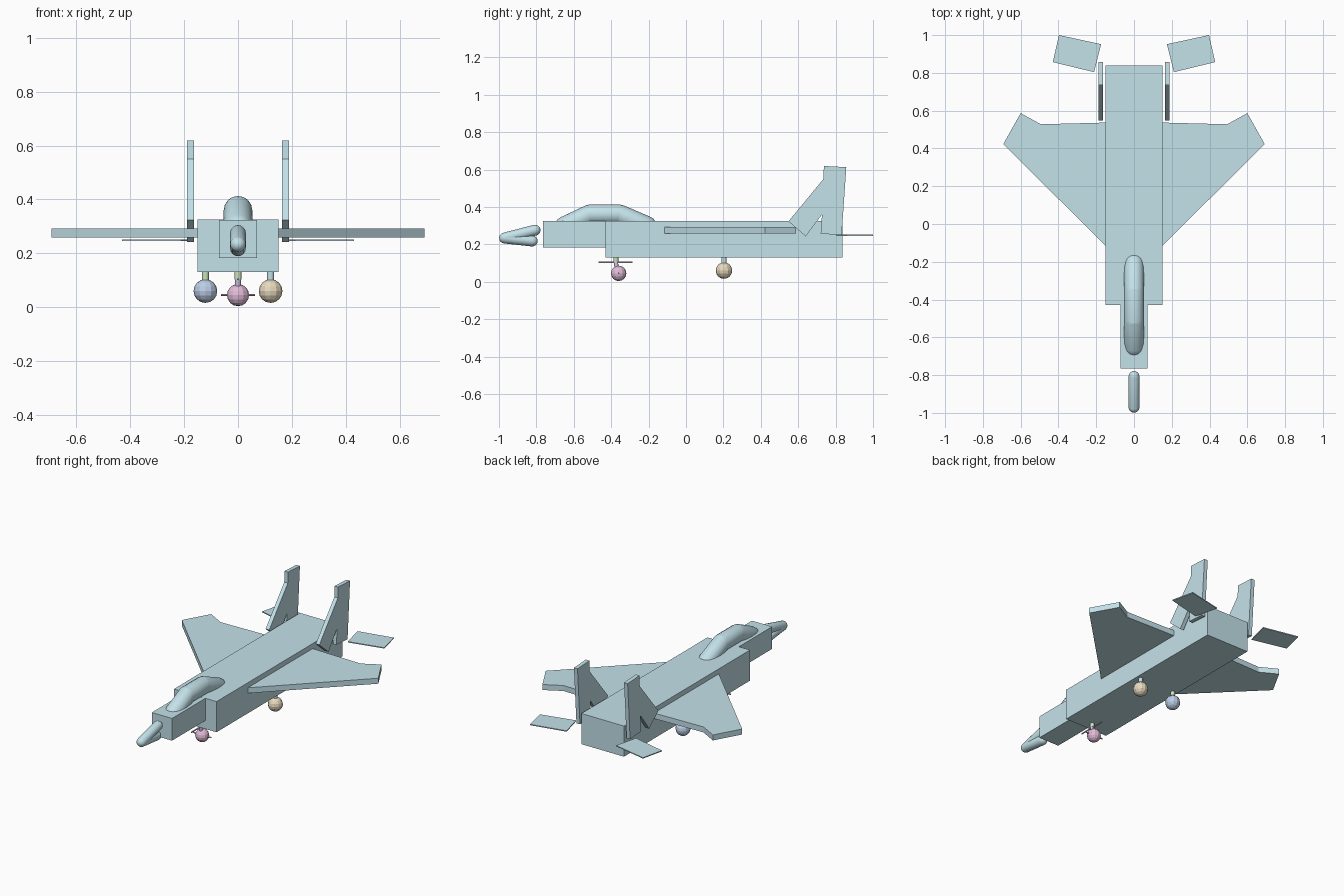
import bpy, bmesh, math
from mathutils import Vector

if "Cube" in bpy.data.objects:
    bpy.data.objects.remove(bpy.data.objects["Cube"])


def material(name, rgb):
    m = bpy.data.materials.new(name)
    m.diffuse_color = (*rgb, 1)
    m.use_nodes = True
    m.node_tree.nodes["Principled BSDF"].inputs["Base Color"].default_value = m.diffuse_color
    return m


SKY = material("pale_blue", (0.55, 0.76, 0.82))
BLUE = material("blue", (0.50, 0.62, 0.80))
SAND = material("sand", (0.80, 0.70, 0.52))
PINK = material("pink", (0.76, 0.50, 0.68))
GREEN = material("green", (0.60, 0.76, 0.50))
LILAC = material("lilac", (0.66, 0.56, 0.80))


def finish(bm, name, mat, smooth=False):
    bmesh.ops.recalc_face_normals(bm, faces=bm.faces[:])
    me = bpy.data.meshes.new(name)
    bm.to_mesh(me)
    bm.free()
    me.materials.append(mat)
    ob = bpy.data.objects.new(name, me)
    bpy.context.collection.objects.link(ob)
    if smooth:
        bpy.ops.object.select_all(action='DESELECT')
        ob.select_set(True)
        bpy.context.view_layer.objects.active = ob
        bpy.ops.object.shade_smooth_by_angle(angle=math.radians(35))
    return ob


def prism(name, points, offset, mat=SKY):
    """Extrude a planar outline along an offset vector."""
    bm = bmesh.new()
    face = bm.faces.new([bm.verts.new(p) for p in points])
    ext = bmesh.ops.extrude_face_region(bm, geom=[face], use_keep_orig=True)
    moved = [v for v in ext["geom"] if isinstance(v, bmesh.types.BMVert)]
    bmesh.ops.translate(bm, verts=moved, vec=Vector(offset))
    return finish(bm, name, mat)


def box(name, lo, hi, mat=SKY):
    (x0, y0, z0), (x1, y1, z1) = lo, hi
    outline = [(x0, y0, z0), (x1, y0, z0), (x1, y1, z0), (x0, y1, z0)]
    return prism(name, outline, (0, 0, z1 - z0), mat)


def lathe(name, a, b, r, mat, steps=16, capped=False, smooth=True):
    """Round rod from a to b: hemispherical ends, or flat ends if capped."""
    a, b = Vector(a), Vector(b)
    length = (b - a).length
    if capped:
        prof = [(0, 0), (r, 0), (r, length), (0, length)]
    else:
        arc = [math.radians(90 * i / 4) for i in range(5)]
        prof = [(r * math.sin(t), -r * math.cos(t)) for t in arc]
        prof += [(x, length - z) for x, z in reversed(prof)]
    bm = bmesh.new()
    vs = [bm.verts.new((x, 0, z)) for x, z in prof]
    es = [bm.edges.new(p) for p in zip(vs, vs[1:])]
    bmesh.ops.spin(bm, geom=vs + es, cent=(0, 0, 0), axis=(0, 0, 1),
                   angle=math.tau, steps=steps)
    bmesh.ops.remove_doubles(bm, verts=bm.verts[:], dist=1e-5)
    if length > 0:
        bm.transform((b - a).to_track_quat('Z', 'Y').to_matrix().to_4x4())
    bmesh.ops.translate(bm, verts=bm.verts[:], vec=a)
    return finish(bm, name, mat, smooth)


def ball(name, centre, r, mat):
    bm = bmesh.new()
    bmesh.ops.create_uvsphere(bm, u_segments=12, v_segments=8, radius=r)
    bmesh.ops.translate(bm, verts=bm.verts[:], vec=Vector(centre))
    return finish(bm, name, mat)


# Body boxes
box("fuselage", (-0.15, -0.43, 0.13), (0.15, 0.838, 0.325))
box("forward_body", (-0.071, -0.765, 0.183), (0.071, -0.40, 0.3245))

# Nose: two rods meeting at the tip
lathe("nose_upper", (0, -0.97, 0.234), (0, -0.807, 0.276), 0.029, SKY)
lathe("nose_lower", (0, -0.97, 0.234), (0, -0.822, 0.218), 0.029, SKY)

# Canopy: three rounded segments
canopy = [(-0.65, 0.296), (-0.515, 0.360), (-0.355, 0.360), (-0.21, 0.298)]
for i, ((y0, z0), (y1, z1)) in enumerate(zip(canopy, canopy[1:])):
    lathe(f"canopy_{i}", (0, y0, z0), (0, y1, z1), 0.053, SKY)

# Wings, fins and tailplanes on both sides
wing = [(0.148, -0.118), (0.692, 0.423), (0.60, 0.587), (0.493, 0.528), (0.148, 0.537)]
fin = [(0.548, 0.323), (0.735, 0.55), (0.737, 0.619), (0.857, 0.613),
       (0.832, 0.25), (0.72, 0.257), (0.727, 0.36), (0.64, 0.243)]
tail = [(0.174, 0.952), (0.397, 1.0), (0.43, 0.857), (0.211, 0.804)]
for side, s in (("left", -1), ("right", 1)):
    prism(f"wing_{side}", [(s * x, y, 0.258) for x, y in wing], (0, 0, 0.035))
    prism(f"fin_{side}", [(s * 0.164, y, z) for y, z in fin], (s * 0.025, 0, 0))
    prism(f"tailplane_{side}", [(s * x, y, 0.246) for x, y in tail], (0, 0, 0.006))

    # Main landing gear
    mat, strut = (BLUE, GREEN) if s < 0 else (SAND, SKY)
    ball(f"main_wheel_{side}", (s * 0.121, 0.203, 0.06), 0.044, mat)
    lathe(f"main_strut_{side}", (s * 0.121, 0.203, 0.09), (s * 0.121, 0.203, 0.135),
          0.013, strut, 12, True)

# Nose landing gear
ball("nose_wheel", (0, -0.36, 0.045), 0.041, PINK)
lathe("nose_axle", (-0.063, -0.36, 0.046), (0.063, -0.36, 0.046), 0.004, PINK, 8, True)
lathe("nose_strut_upper", (0, -0.375, 0.103), (0, -0.375, 0.135), 0.013, GREEN, 12, True)
lathe("nose_strut_lower", (0, -0.37, 0.07), (0, -0.375, 0.106), 0.011, LILAC, 12, True)
lathe("nose_gear_bar", (0, -0.468, 0.104), (0, -0.286, 0.104), 0.004, LILAC, 8, True)
